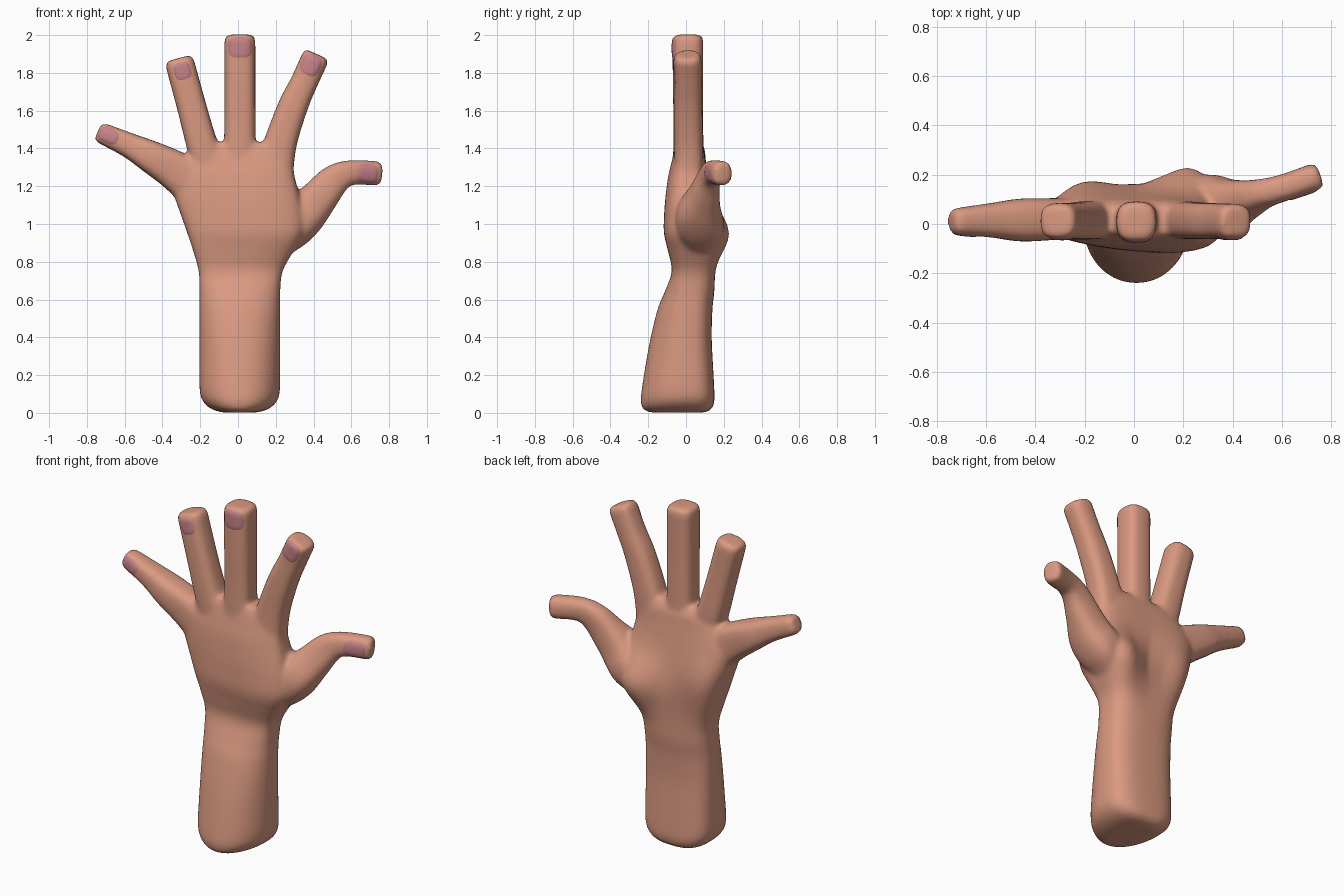
import bpy, bmesh, math
from mathutils import Vector
from mathutils.bvhtree import BVHTree

if "Cube" in bpy.data.objects:
    bpy.data.objects.remove(bpy.data.objects["Cube"])


def material(name, rgb):
    m = bpy.data.materials.new(name)
    m.diffuse_color = (*rgb, 1)
    m.use_nodes = True
    m.node_tree.nodes["Principled BSDF"].inputs["Base Color"].default_value = m.diffuse_color
    return m


skin = material("skin", (0.70, 0.32, 0.219))
nail_pink = material("nail pink", (0.57, 0.23, 0.25))
N = 48


def sup(t, n):
    """Point on a unit superellipse."""
    c, s = math.cos(t), math.sin(t)
    return (math.copysign(abs(c) ** (2 / n), c), math.copysign(abs(s) ** (2 / n), s))


def skin_rings(bm, rings):
    """Join rings of points into a closed tube."""
    vr = [[bm.verts.new(p) for p in r] for r in rings]
    for a, b in zip(vr, vr[1:]):
        for i in range(N):
            j = (i + 1) % N
            bm.faces.new((a[i], a[j], b[j], b[i]))
    bm.faces.new(vr[0][::-1])
    bm.faces.new(vr[-1])


def smooth_path(pts, steps=5):
    """Catmull-Rom through tuples of any length."""
    out = []
    P = [pts[0]] + pts + [pts[-1]]
    for k in range(1, len(P) - 2):
        for s in range(steps):
            t = s / steps
            out.append([0.5 * (2 * b + (c - a) * t + (2 * a - 5 * b + 4 * c - d) * t * t
                               + (3 * b - a - 3 * c + d) * t ** 3)
                        for a, b, c, d in zip(P[k - 1], P[k], P[k + 1], P[k + 2])])
    out.append(list(pts[-1]))
    return out


def digit(bm, pts, n=2.9, tip=0.035):
    """Tube along (x, y, z, half width, half depth) with a blunt rounded tip."""
    p = smooth_path(pts)
    rings = []
    for i, (x, y, z, w, d) in enumerate(p):
        t = (Vector(p[min(i + 1, len(p) - 1)][:3]) - Vector(p[max(i - 1, 0)][:3])).normalized()
        side = Vector((0, 1, 0)).cross(t).normalized()
        depth = t.cross(side)
        # last ring is repeated with shrinking size to round the tip
        caps = [(-tip, 1), (-tip * .45, .96), (-tip * .12, .86), (0, .7)] if i == len(p) - 1 else [(0, 1)]
        for off, k in caps:
            c = Vector((x, y, z)) + t * off
            ring = []
            for q in range(N):
                a, b = sup(2 * math.pi * q / N, n)
                ring.append(c + side * a * w * k + depth * b * d * k)
            rings.append(ring)
    skin_rings(bm, rings)


def bump(x, z, cx, cz, sx, sz, height):
    return height * math.exp(-((x - cx) / sx) ** 2 - ((z - cz) / sz) ** 2)


bm = bmesh.new()

# forearm, wrist and palm: z, x min, x max, y front, y back
body = [(0.002, -.08, .10, -.19, .10), (.02, -.14, .16, -.228, .135), (.06, -.185, .205, -.24, .15),
        (.12, -.203, .222, -.235, .15), (.25, -.204, .224, -.215, .143), (.4, -.204, .224, -.187, .136),
        (.55, -.204, .224, -.15, .14), (.65, -.204, .224, -.11, .15), (.75, -.208, .236, -.077, .15),
        (.85, -.235, .29, -.095, .148), (.95, -.268, .345, -.118, .145), (1.05, -.303, .345, -.117, .138),
        (1.15, -.338, .325, -.11, .127), (1.25, -.362, .30, -.097, .115), (1.32, -.32, .288, -.08, .105),
        (1.385, -.25, .26, -.063, .095), (1.43, -.16, .20, -.045, .07)]
rings = []
for z, x0, x1, y0, y1 in smooth_path(body, 4):
    f = min(max((z - .6) / .3, 0), 1)
    ring = []
    for q in range(N):
        t = 2 * math.pi * q / N
        a, b = sup(t, (2.15 + 1.0 * f) if math.sin(t) < 0 else 3.0 + .8 * f)
        x = (x0 + x1) / 2 + a * (x1 - x0) / 2
        # back side carries the thumb mound and the heel mound
        mound = bump(x, z, .24, .95, .15, .16, .095) + bump(x, z, -.23, 1.03, .16, .2, .048)
        # the back of the hand slopes down towards the little finger
        front = -y0 * (1 - .3 * f * min(max((.1 - x) / .4, 0), 1))
        ring.append((x, b * ((y1 + mound) if b > 0 else front), z))
    rings.append(ring)
skin_rings(bm, rings)

# little, ring, middle and index fingers
digit(bm, [(-.20, .025, 1.18, .12, .085), (-.33, .02, 1.28, .105, .085), (-.46, .016, 1.355, .086, .087),
           (-.58, .015, 1.418, .066, .07), (-.742, .01, 1.49, .054, .052)])
digit(bm, [(-.13, .015, 1.25, .09, .075), (-.19, .015, 1.42, .083, .078), (-.245, .012, 1.62, .078, .075),
           (-.315, .012, 1.878, .077, .073)])
digit(bm, [(.01, .012, 1.28, .085, .08), (.01, .012, 1.5, .083, .078), (.01, .01, 1.75, .082, .08),
           (.01, .01, 2.003, .082, .082)])
digit(bm, [(.18, .015, 1.22, .11, .08), (.222, .015, 1.42, .088, .076), (.29, .012, 1.62, .079, .074),
           (.35, .012, 1.75, .072, .072), (.418, .01, 1.899, .073, .072)])
# thumb, rooted deep in the side of the palm
digit(bm, [(.15, .06, .80, .04, .05), (.23, .07, .90, .08, .09), (.29, .075, .975, .108, .125),
           (.358, .07, 1.055, .112, .12), (.436, .095, 1.148, .098, .085), (.512, .12, 1.233, .083, .062),
           (.60, .145, 1.272, .066, .055), (.755, .198, 1.266, .066, .056)], 2.6)
bmesh.ops.recalc_face_normals(bm, faces=bm.faces[:])

mesh = bpy.data.meshes.new("hand")
bm.to_mesh(mesh)
bm.free()
hand = bpy.data.objects.new("hand", mesh)
bpy.context.collection.objects.link(hand)
mesh.materials.append(skin)
bpy.context.view_layer.objects.active = hand
hand.select_set(True)

# fuse the parts into one soft surface
r = hand.modifiers.new("fuse", 'REMESH')
r.mode, r.voxel_size, r.use_smooth_shade = 'VOXEL', .012, True
s = hand.modifiers.new("soften", 'SMOOTH')
s.factor, s.iterations = .5, 12
for name in ("fuse", "soften"):
    bpy.ops.object.modifier_apply(modifier=name)
hand.data.shade_smooth()

# fingernails: thin curved plates laid on the front of the tips
surface = BVHTree.FromObject(hand, bpy.context.evaluated_depsgraph_get())


def nail(name, x, z, hw, hl, angle):
    ca, sa = math.cos(angle), math.sin(angle)
    b = bmesh.new()
    loops = []
    for k in range(9):
        rad = max(k / 8, .01)
        loop = []
        for q in range(N):
            u, v = sup(2 * math.pi * q / N, 3.2)
            u, v = u * hw * rad, v * hl * rad
            px, pz = x + u * ca + v * sa, z - u * sa + v * ca
            hit, nor, _, _ = surface.ray_cast(Vector((px, -1, pz)), Vector((0, 1, 0)))
            if hit is None:
                hit, nor, _, _ = surface.find_nearest(Vector((px, -.02, pz)))
            loop.append(b.verts.new(hit + nor * (.004 * (1 - rad ** 6) + .0008)))
        loops.append(loop)
    for a, c in zip(loops, loops[1:]):
        for i in range(N):
            j = (i + 1) % N
            b.faces.new((a[i], c[i], c[j], a[j]))
    b.faces.new(loops[0])
    bmesh.ops.recalc_face_normals(b, faces=b.faces[:])
    if sum(f.normal.y for f in b.faces) > 0:
        bmesh.ops.reverse_faces(b, faces=b.faces[:])
    me = bpy.data.meshes.new(name)
    b.to_mesh(me)
    b.free()
    me.materials.append(nail_pink)
    me.shade_smooth()
    bpy.context.collection.objects.link(bpy.data.objects.new(name, me))


nail("little_nail", -.685, 1.467, .038, .054, math.radians(-64))
nail("ring_nail", -.294, 1.81, .044, .045, math.radians(-16))
nail("middle_nail", .012, 1.935, .063, .054, 0)
nail("index_nail", .386, 1.842, .052, .056, math.radians(25))
nail("thumb_nail", .685, 1.268, .049, .057, math.radians(98))
